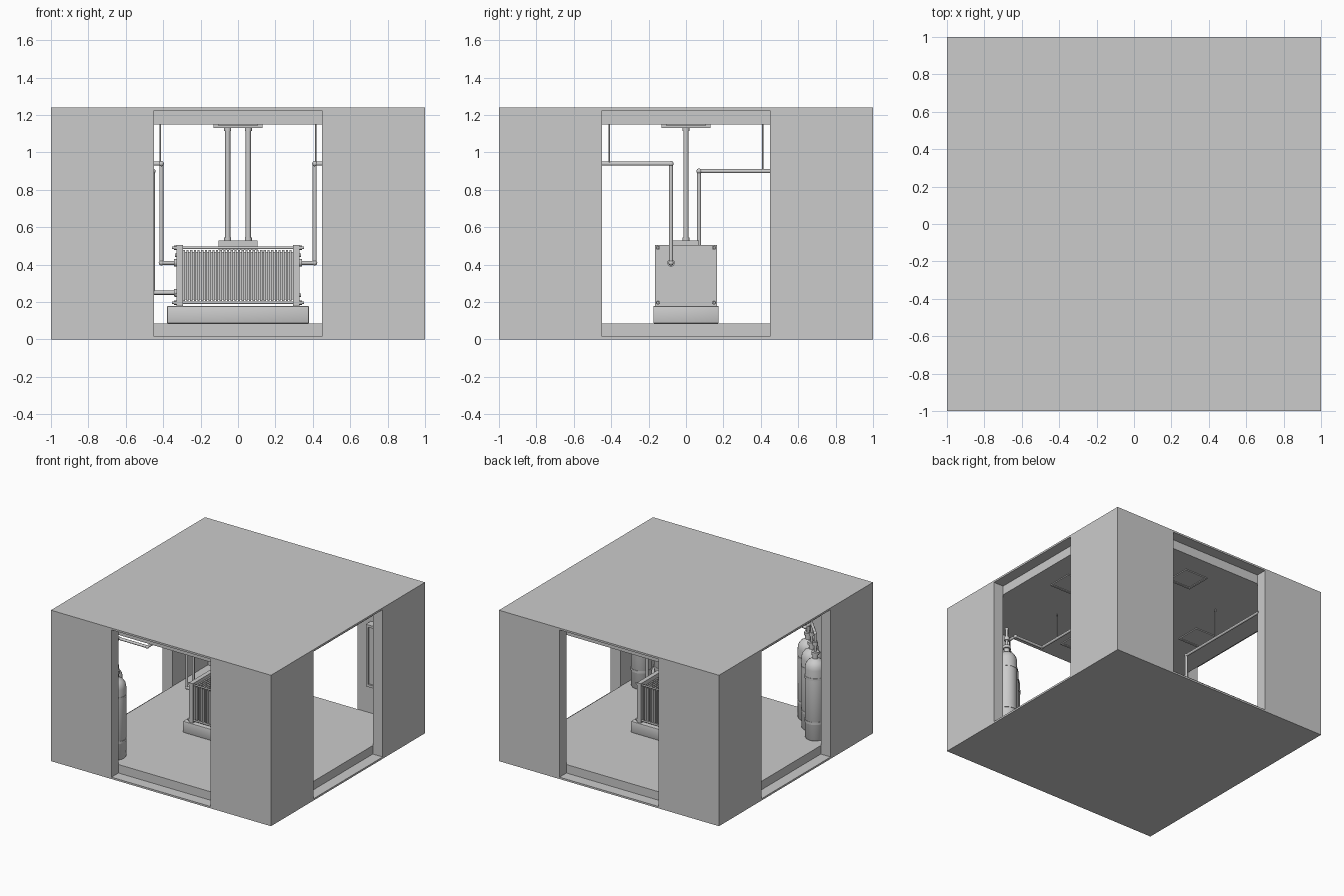
import bpy, bmesh, math
from mathutils import Vector

if "Cube" in bpy.data.objects:
    bpy.data.objects.remove(bpy.data.objects["Cube"])

GREY = bpy.data.materials.new("light_grey")
GREY.diffuse_color = (0.6, 0.6, 0.6, 1)
GREY.use_nodes = True
GREY.node_tree.nodes["Principled BSDF"].inputs["Base Color"].default_value = GREY.diffuse_color


def finish(bm, name, smooth=False):
    bmesh.ops.recalc_face_normals(bm, faces=bm.faces)
    me = bpy.data.meshes.new(name)
    bm.to_mesh(me)
    bm.free()
    me.materials.append(GREY)
    ob = bpy.data.objects.new(name, me)
    bpy.context.collection.objects.link(ob)
    if smooth:
        bpy.ops.object.select_all(action='DESELECT')
        ob.select_set(True)
        bpy.context.view_layer.objects.active = ob
        bpy.ops.object.shade_smooth_by_angle(angle=math.radians(40))
    return ob


def add_box(bm, x0, x1, y0, y1, z0, z1):
    r = bmesh.ops.create_cube(bm, size=1)
    for v in r['verts']:
        v.co = Vector((x0 + (v.co.x + .5) * (x1 - x0),
                       y0 + (v.co.y + .5) * (y1 - y0),
                       z0 + (v.co.z + .5) * (z1 - z0)))


def add_rod(bm, a, b, r, seg=14):
    a, b = Vector(a), Vector(b)
    d = b - a
    res = bmesh.ops.create_cone(bm, cap_ends=True, segments=seg, radius1=r,
                                radius2=r, depth=d.length)
    m = d.to_track_quat('Z', 'Y').to_matrix()
    for v in res['verts']:
        v.co = m @ v.co + (a + b) / 2


def box(name, *c, bevel=0):
    bm = bmesh.new()
    add_box(bm, *c)
    if bevel:
        bmesh.ops.bevel(bm, geom=bm.edges[:], offset=bevel, segments=2,
                        affect='EDGES', profile=0.5)
    return finish(bm, name, bevel > 0)


def pipe(name, pts, r=.011):
    bm = bmesh.new()
    for a, b in zip(pts, pts[1:]):
        add_rod(bm, a, b, r)
    for p in pts[1:-1]:  # elbow joints
        res = bmesh.ops.create_uvsphere(bm, u_segments=14, v_segments=8, radius=r * 1.3)
        bmesh.ops.translate(bm, verts=res['verts'], vec=p)
    return finish(bm, name, True)


def lathe(name, x, y, profile, seg=24):
    bm = bmesh.new()
    vs = [bm.verts.new((r, 0, z)) for r, z in profile]
    es = [bm.edges.new(p) for p in zip(vs, vs[1:])]
    bmesh.ops.spin(bm, geom=vs + es, cent=(0, 0, 0), axis=(0, 0, 1),
                   angle=2 * math.pi, steps=seg)
    bmesh.ops.remove_doubles(bm, verts=bm.verts, dist=1e-5)
    bmesh.ops.translate(bm, verts=bm.verts, vec=(x, y, 0))
    return finish(bm, name, True)


# Room shell: thin base and roof, floor and ceiling slabs, four corner walls
IN, OP = .91, .45
box("base_plate", -1, 1, -1, 1, 0, .015)
box("roof_plate", -1, 1, -1, 1, 1.225, 1.24)
box("floor_slab", -IN, IN, -IN, IN, .015, .085)
box("ceiling_slab", -IN, IN, -IN, IN, 1.15, 1.225)
L_SHAPE = [(OP, 1), (OP, IN), (IN, IN), (IN, OP), (1, OP), (1, 1)]
for sx in (-1, 1):
    for sy in (-1, 1):
        bm = bmesh.new()
        f = bm.faces.new([bm.verts.new((sx * x, sy * y, .015)) for x, y in L_SHAPE])
        e = bmesh.ops.extrude_face_region(bm, geom=[f])
        bmesh.ops.translate(bm, vec=(0, 0, 1.21),
                            verts=[g for g in e['geom'] if isinstance(g, bmesh.types.BMVert)])
        finish(bm, "corner_wall")

# Ceiling light frames with a thin lens
for cx, cy in ((.63, 0), (-.63, 0), (0, .63), (0, -.63)):
    bm = bmesh.new()
    h, w, z = .105, .018, 1.142
    for s in (-1, 1):
        a, b = sorted((s * h, s * (h - w)))
        add_box(bm, cx + a, cx + b, cy - h, cy + h, z, 1.15)
        add_box(bm, cx - h + w, cx + h - w, cy + a, cy + b, z, 1.15)
    add_box(bm, cx - h + w, cx + h - w, cy - h + w, cy + h - w, 1.147, 1.15)
    finish(bm, "ceiling_light")

# Fuel stack on its plinth
box("plinth", -.38, .38, -.175, .175, .085, .18, bevel=.008)
for s in (-1, 1):
    a, b = sorted((s * .295, s * .33))
    box("end_plate", a, b, -.165, .165, .18, .505)
bm = bmesh.new()
N = 30
for i in range(N):
    x0 = -.295 + .59 * i / N
    x1 = x0 + .59 / N
    xm = x0 + (x1 - x0) * .6
    add_box(bm, x0, xm, -.15, .15, .205, .478)
    add_box(bm, xm, x1, -.138, .138, .215, .468)
finish(bm, "stack_plates")

# Tie rods with nuts, and end plate bolts
bm = bmesh.new()
for y in (-.15, .15):
    for z in (.197, .49):
        add_rod(bm, (-.352, y, z), (.352, y, z), .007, 10)
        for s in (-1, 1):
            add_rod(bm, (s * .33, y, z), (s * .343, y, z), .012, 6)
for y in (-.115, .115):
    for z in (.237, .45):
        for s in (-1, 1):
            add_rod(bm, (s * .33, y, z), (s * .337, y, z), .01, 10)
finish(bm, "tie_rods", True)

# Power riser: junction box, two conduits, ceiling plate
box("junction_box", -.105, .105, -.07, .07, .478, .53)
for x in (-.055, .055):
    pipe("riser_conduit", [(x, 0, .53), (x, 0, 1.14)], .014)
    for z0, z1 in ((.53, .545), (1.115, 1.13)):
        pipe("conduit_collar", [(x, 0, z0), (x, 0, z1)], .019)
box("ceiling_mount", -.13, .13, -.13, .13, 1.13, 1.15)

# Gas supply: a row of three tanks across each front corner, with piping
TANKS = [(.79, .55), (.67, .675), (.55, .80)]
PROFILE = [(0, .085), (.072, .085), (.078, .095), (.078, .66), (.072, .69),
           (.055, .715), (.03, .73), (.022, .735), (.022, .765), (.03, .767),
           (.03, .79), (0, .79)]
for s in (-1, 1):
    pipe("supply_pipe", [(s * .33, -.08, .41), (s * .41, -.08, .41), (s * .41, -.08, .94),
                         (s * .41, -.59, .94), (s * .67, -.59, .94), (s * .67, -.675, .94)])
    pipe("supply_flange", [(s * .33, -.08, .41), (s * .342, -.08, .41)], .02)
    pipe("supply_hanger", [(s * .415, -.41, .94), (s * .415, -.41, 1.15)], .004)
    pipe("tank_manifold", [(s * .79, -.55, .79), (s * .79, -.55, .94),
                           (s * .55, -.80, .94), (s * .55, -.80, .79)])
    for x, y in TANKS:
        lathe("gas_tank", s * x, -y, PROFILE)
        pipe("tank_outlet", [(s * x, -y, .78), (s * x, -y, .94)])
        pipe("tank_valve", [(s * x, -y, .84), (s * x, -y, .87)], .02)
        for z in (.22, .58):
            lathe("tank_strap", s * x, -y, [(.077, z), (.081, z), (.081, z + .02), (.077, z + .02)])

# Exhaust pipe from the left end out to the back wall
pipe("exhaust_pipe", [(-.33, .07, .25), (-.455, .07, .25), (-.455, .07, .90), (-.455, .92, .90)])
pipe("exhaust_flange", [(-.33, .07, .25), (-.342, .07, .25)], .02)
pipe("exhaust_hanger", [(-.455, .41, .90), (-.455, .41, 1.15)], .004)

# Control cabinet on the back wall, right corner
box("cabinet", .57, .87, .86, .91, .33, .84)
bm = bmesh.new()
for x0, x1, z0, z1 in ((.57, .59, .33, .84), (.85, .87, .33, .84),
                       (.59, .85, .33, .35), (.59, .85, .82, .84)):
    add_box(bm, x0, x1, .845, .86, z0, z1)
finish(bm, "cabinet_frame")
